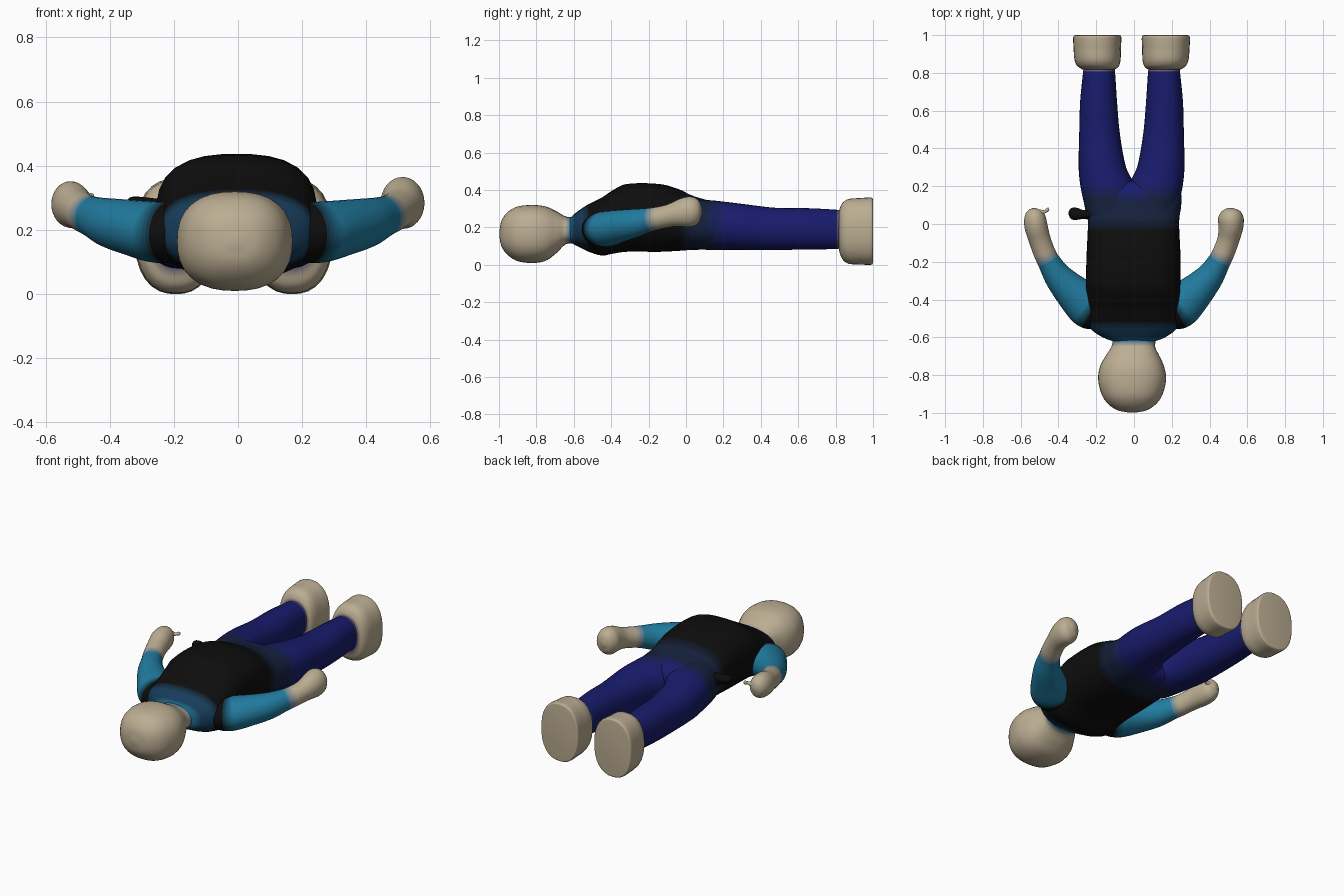
import bpy, bmesh
from math import cos, sin, pi
from mathutils import Vector

if "Cube" in bpy.data.objects:
    bpy.data.objects.remove(bpy.data.objects["Cube"])

SKIN, CYAN, NAVY = (.50, .42, .29), (.015, .20, .35), (.009, .011, .15)
BLACK, HIP, COLLAR = (.004, .004, .004), (.007, .015, .045), (.008, .045, .10)
mats = {}


def material(col):
    key = tuple(round(c, 3) for c in col)
    if key not in mats:
        m = bpy.data.materials.new("paint")
        m.diffuse_color = (*key, 1)
        m.use_nodes = True
        m.node_tree.nodes["Principled BSDF"].inputs["Base Color"].default_value = m.diffuse_color
        mats[key] = m
    return mats[key]


def resample(st, steps):
    """Smooth curve through stations (x, y, z, rx, rz), returning values and colours."""
    pts = [Vector(s[:5]) for s in st]
    t = [0]
    for a, b in zip(pts, pts[1:]):
        t.append(t[-1] + (b - a).length)
    last = len(pts) - 1
    tan = [(pts[min(i + 1, last)] - pts[max(i - 1, 0)]) / (t[min(i + 1, last)] - t[max(i - 1, 0)])
           for i in range(last + 1)]
    out = []
    for i in range(last):
        h = t[i + 1] - t[i]
        for k in range(steps + (i == last - 1)):
            u = k / steps
            p = (pts[i] * (2*u**3 - 3*u*u + 1) + tan[i] * h * (u**3 - 2*u*u + u)
                 + pts[i + 1] * (3*u*u - 2*u**3) + tan[i + 1] * h * (u**3 - u*u))
            col = tuple(a + (b - a) * u for a, b in zip(st[i][5], st[i + 1][5]))
            out.append((p, col))
    return out


def loft(name, st, power=2.0, upright=False, n=32, steps=6):
    """Skin superellipse rings along the stations; upright keeps rings facing y."""
    data = resample(st, steps)
    ctr = [Vector(p[:3]) for p, _ in data]
    bm = bmesh.new()
    me = bpy.data.meshes.new(name)
    rings = []
    for i, (p, col) in enumerate(data):
        d = Vector((0, 1, 0))
        if not upright:
            d = (ctr[min(i + 1, len(ctr) - 1)] - ctr[max(i - 1, 0)]).normalized()
        side = d.cross(Vector((0, 0, 1))).normalized()
        up = side.cross(d)
        ring = []
        for k in range(n):
            c, s = cos(2 * pi * k / n), sin(2 * pi * k / n)
            r = (abs(c) ** power + abs(s) ** power) ** (-1 / power)
            ring.append(bm.verts.new(ctr[i] + side * (c * r * p[3]) + up * (s * r * p[4])))
        rings.append(ring)
    slots = {}

    def slot(col):
        m = material(col)
        if m not in slots:
            slots[m] = len(slots)
            me.materials.append(m)
        return slots[m]
    for i in range(len(rings) - 1):
        idx = slot(data[i][1])
        for k in range(n):
            j = (k + 1) % n
            bm.faces.new((rings[i][k], rings[i][j], rings[i + 1][j], rings[i + 1][k])).material_index = idx
    bm.faces.new(rings[0]).material_index = slot(data[0][1])
    bm.faces.new(rings[-1]).material_index = slot(data[-1][1])
    bmesh.ops.recalc_face_normals(bm, faces=bm.faces)
    for f in bm.faces:
        f.smooth = True
    bm.to_mesh(me)
    bm.free()
    ob = bpy.data.objects.new(name, me)
    bpy.context.collection.objects.link(ob)
    return ob


def slab(y, x0, x1, z0, z1, col):
    """Station given by its extents in x and z."""
    return ((x0 + x1) / 2, y, (z0 + z1) / 2, (x1 - x0) / 2, (z1 - z0) / 2, col)


def mirrored(st, mid=0):
    return [(2 * mid - s[0], *s[1:]) for s in st]


# Head and neck
loft("head", [
    slab(-.998, -.03, .01, .15, .18, SKIN), slab(-.985, -.09, .07, .095, .24, SKIN),
    slab(-.95, -.14, .12, .05, .285, SKIN), slab(-.90, -.172, .152, .02, .312, SKIN),
    slab(-.82, -.19, .17, .01, .32, SKIN), slab(-.75, -.178, .158, .022, .312, SKIN),
    slab(-.69, -.145, .13, .065, .285, SKIN), slab(-.65, -.12, .112, .105, .262, SKIN),
    slab(-.62, -.115, .115, .115, .255, CYAN), slab(-.57, -.13, .13, .11, .27, COLLAR)],
    power=2.4, upright=True)

# Torso with vest, fading into the hips
loft("torso", [
    slab(-.625, -.10, .10, .13, .245, CYAN), slab(-.60, -.165, .165, .11, .27, COLLAR),
    slab(-.56, -.225, .22, .09, .30, COLLAR), slab(-.52, -.245, .24, .07, .325, BLACK),
    slab(-.45, -.25, .245, .05, .36, BLACK), slab(-.39, -.25, .245, .06, .40, BLACK),
    slab(-.32, -.255, .245, .07, .432, BLACK), slab(-.14, -.25, .245, .07, .432, BLACK),
    slab(-.04, -.245, .24, .075, .405, BLACK), slab(.03, -.245, .24, .08, .372, HIP),
    slab(.10, -.255, .25, .082, .35, HIP), slab(.17, -.255, .245, .09, .335, NAVY),
    slab(.215, -.20, .18, .11, .30, NAVY), slab(.23, -.12, .10, .15, .26, NAVY)],
    power=2.6, upright=True)

# Legs
leg = [
    slab(-.06, -.20, -.06, .13, .31, HIP), slab(.03, -.245, -.01, .09, .345, HIP),
    slab(.12, -.267, .01, .08, .346, HIP), slab(.21, -.285, .0, .08, .337, NAVY),
    slab(.30, -.293, -.042, .08, .326, NAVY), slab(.48, -.290, -.075, .08, .305, NAVY),
    slab(.65, -.285, -.09, .082, .303, NAVY), slab(.80, -.27, -.10, .085, .295, NAVY),
    slab(.84, -.265, -.105, .09, .29, SKIN)]
# Feet with flat soles
foot = [
    slab(.815, -.265, -.11, .09, .28, NAVY), slab(.825, -.285, -.09, .055, .31, SKIN),
    slab(.84, -.303, -.078, .025, .335, SKIN), slab(.87, -.315, -.071, .006, .352, SKIN),
    slab(.93, -.32, -.069, .002, .357, SKIN), slab(.985, -.322, -.067, .0, .36, SKIN),
    slab(.997, -.318, -.07, .004, .356, SKIN), slab(1.0, -.305, -.082, .018, .342, SKIN)]
for side, fn in (("left", lambda s: s), ("right", lambda s: mirrored(s, -.013))):
    loft(side + "_leg", fn(leg), power=2.2, upright=True)
    loft(side + "_foot", fn(foot), power=2.35, upright=True)

# Arms with rounded mitten hands
arm = [
    (-.15, -.47, .185, .09, .08, BLACK), (-.215, -.445, .19, .118, .093, BLACK),
    (-.255, -.42, .193, .118, .095, CYAN), (-.32, -.365, .205, .098, .088, CYAN),
    (-.40, -.28, .222, .075, .077, CYAN), (-.45, -.20, .24, .060, .064, CYAN),
    (-.475, -.15, .25, .058, .060, SKIN), (-.50, -.08, .265, .058, .062, SKIN)]
left_hand = [
    (-.519, -.01, .278, .061, .072, SKIN), (-.525, .04, .283, .055, .066, SKIN),
    (-.527, .07, .285, .037, .045, SKIN), (-.527, .084, .285, .010, .012, SKIN)]
right_hand = [
    (-.513, -.01, .28, .066, .078, SKIN), (-.512, .035, .286, .067, .079, SKIN),
    (-.509, .068, .288, .048, .058, SKIN), (-.508, .085, .288, .013, .015, SKIN)]
loft("left_arm", arm + left_hand)
loft("right_arm", mirrored(arm + right_hand))

# Small curled finger on the left hand
loft("curled_finger", [
    (-.52, .055, .30, .02, .02, SKIN), (-.49, .062, .30, .014, .014, SKIN),
    (-.47, .066, .302, .008, .009, SKIN), (-.458, .076, .305, .010, .011, SKIN),
    (-.456, .086, .307, .003, .003, SKIN)], n=12, steps=4)

# Knob on the belt at the hip
loft("hip_knob", [
    (-.22, .05, .25, .028, .045, BLACK), (-.27, .05, .268, .024, .032, BLACK),
    (-.31, .054, .28, .033, .024, BLACK), (-.335, .056, .285, .027, .018, BLACK),
    (-.346, .056, .286, .008, .006, BLACK)], n=16, steps=4)
